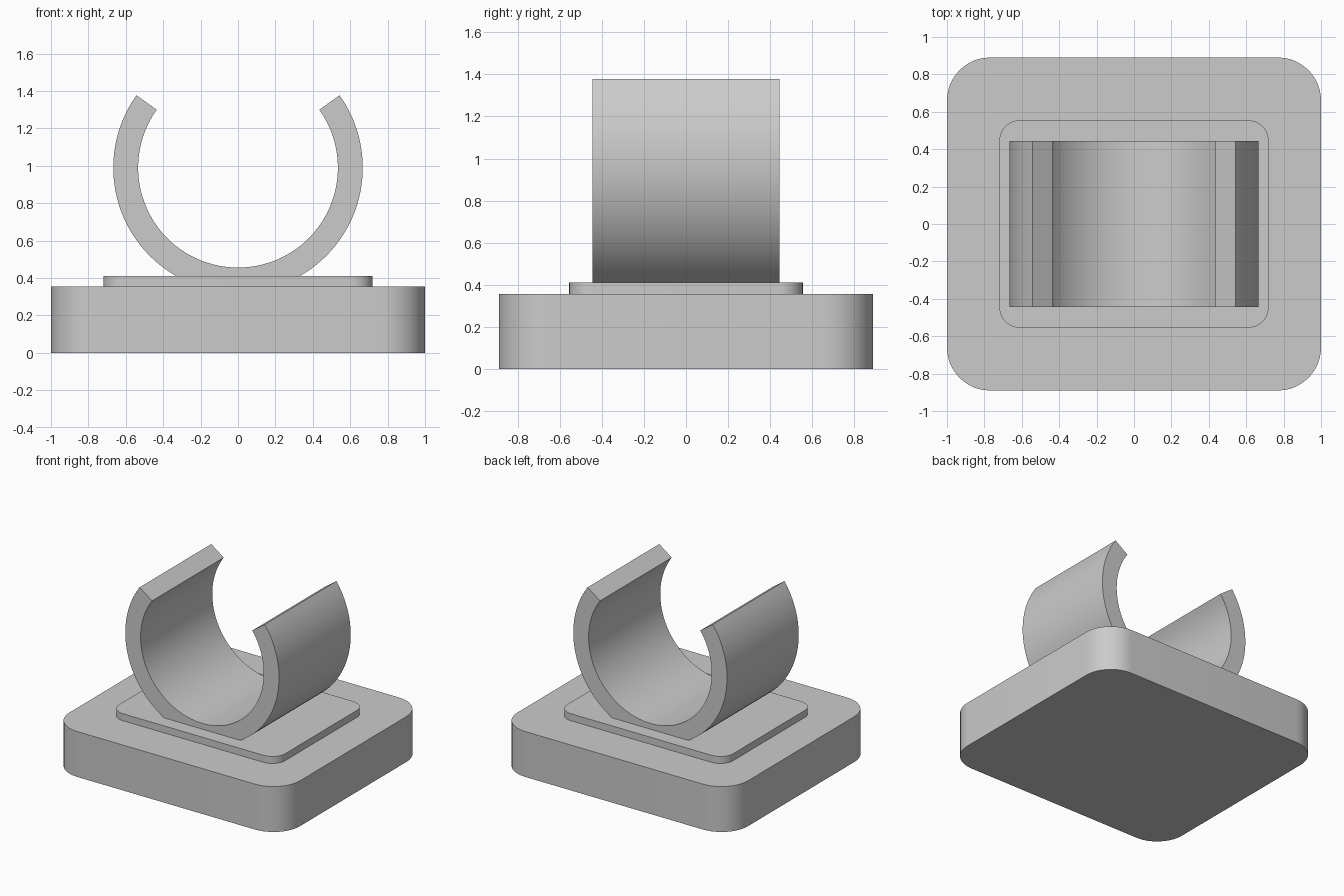
import bpy
import bmesh
from math import sin, cos, pi, radians

cube = bpy.data.objects.get("Cube")
if cube:
    bpy.data.objects.remove(cube, do_unlink=True)

# Single plain grey
grey = bpy.data.materials.new("plain_grey")
grey.use_nodes = True
colour = (0.6, 0.6, 0.6, 1)
grey.diffuse_color = colour
grey.node_tree.nodes["Principled BSDF"].inputs["Base Color"].default_value = colour


def extrude_profile(name, points, offset):
    """Fill a closed 3D outline and extrude it along offset."""
    bm = bmesh.new()
    face = bm.faces.new([bm.verts.new(p) for p in points])
    result = bmesh.ops.extrude_face_region(bm, geom=[face], use_keep_orig=True)
    moved = [v for v in result["geom"] if isinstance(v, bmesh.types.BMVert)]
    bmesh.ops.translate(bm, verts=moved, vec=offset)
    bmesh.ops.recalc_face_normals(bm, faces=bm.faces)
    mesh = bpy.data.meshes.new(name)
    bm.to_mesh(mesh)
    bm.free()
    mesh.materials.append(grey)
    obj = bpy.data.objects.new(name, mesh)
    bpy.context.collection.objects.link(obj)
    bpy.ops.object.select_all(action="DESELECT")
    obj.select_set(True)
    bpy.context.view_layer.objects.active = obj
    bpy.ops.object.shade_smooth_by_angle(angle=radians(30))
    return obj


def rounded_slab(name, half_x, half_y, radius, bottom, top, steps=12):
    """Rectangular slab with rounded vertical corners."""
    points = []
    for quarter, (sx, sy) in enumerate([(1, 1), (-1, 1), (-1, -1), (1, -1)]):
        for i in range(steps + 1):
            a = (quarter + i / steps) * pi / 2
            points.append((sx * (half_x - radius) + radius * cos(a),
                           sy * (half_y - radius) + radius * sin(a), bottom))
    return extrude_profile(name, points, (0, 0, top - bottom))


def open_ring(name, centre_z, inner, outer, tip_angle, half_y, steps=72):
    """C-shaped clip, open at the top, running along y."""
    start, end = pi - tip_angle, 2 * pi + tip_angle
    angles = [start + (end - start) * i / steps for i in range(steps + 1)]
    outline = [(outer, a) for a in angles] + [(inner, a) for a in reversed(angles)]
    points = [(r * cos(a), -half_y, centre_z + r * sin(a)) for r, a in outline]
    return extrude_profile(name, points, (0, 2 * half_y, 0))


# Base, raised pad and holding clip
rounded_slab("base", 1.0, 0.89, 0.23, 0.0, 0.356)
rounded_slab("raised_pad", 0.72, 0.555, 0.11, 0.35, 0.411)
open_ring("holding_clip", 0.99, 0.534, 0.667, radians(35.5), 0.444)
